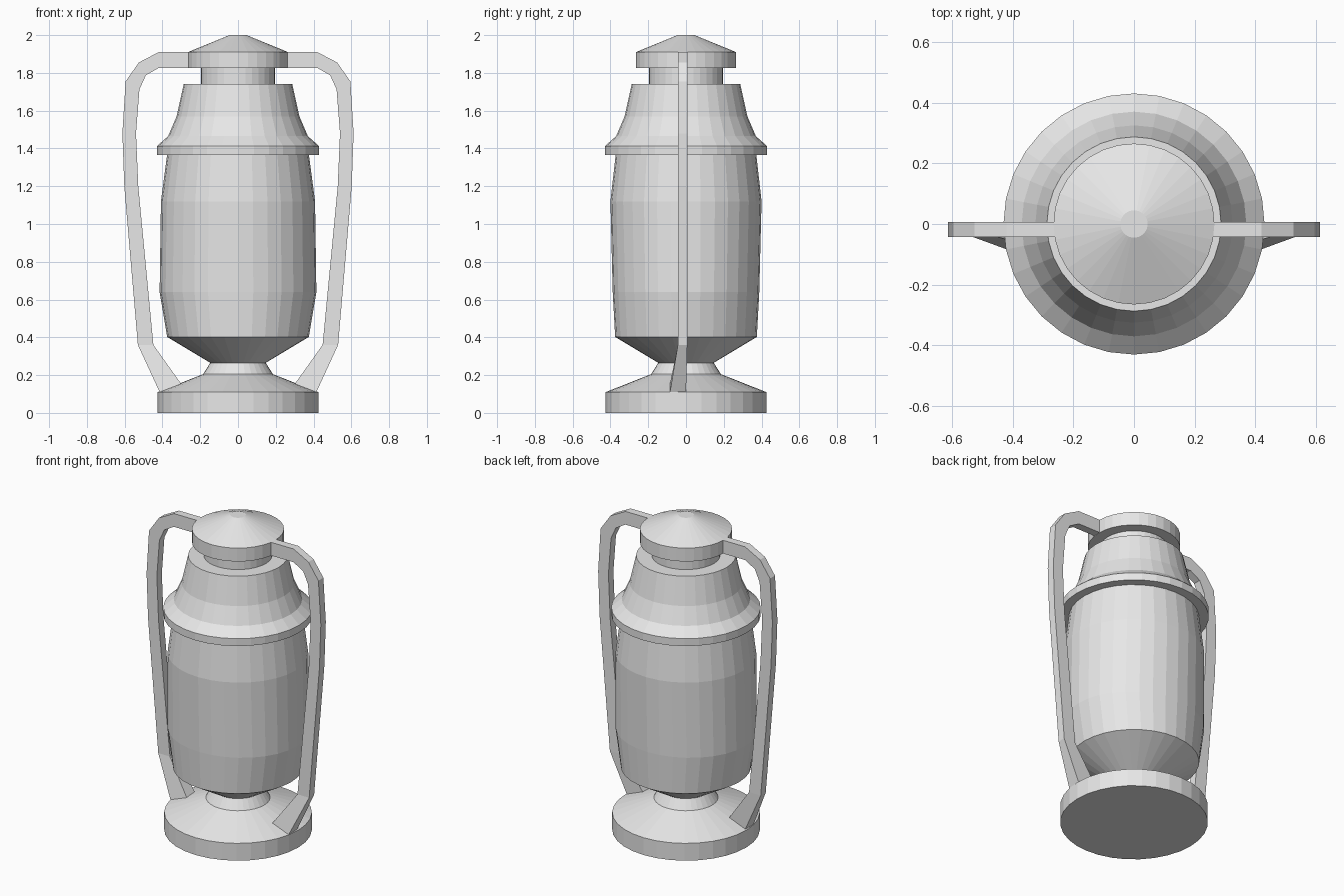
import bpy, bmesh, math

if "Cube" in bpy.data.objects:
    bpy.data.objects.remove(bpy.data.objects["Cube"])

grey = bpy.data.materials.new("light_grey")
grey.diffuse_color = (0.8, 0.8, 0.8, 1)
grey.use_nodes = True
grey.node_tree.nodes["Principled BSDF"].inputs["Base Color"].default_value = grey.diffuse_color
SEG = 32


def finish(name, bm):
    bmesh.ops.recalc_face_normals(bm, faces=bm.faces)
    mesh = bpy.data.meshes.new(name)
    bm.to_mesh(mesh)
    bm.free()
    mesh.materials.append(grey)
    obj = bpy.data.objects.new(name, mesh)
    bpy.context.collection.objects.link(obj)
    return obj


def lathe(name, profile):
    """Closed turned part from rings of (x radius, y radius, z)."""
    bm = bmesh.new()
    rings = []
    for rx, ry, z in profile:
        rings.append([bm.verts.new((rx * math.cos(2 * math.pi * i / SEG),
                                    ry * math.sin(2 * math.pi * i / SEG), z))
                      for i in range(SEG)])
    for a, b in zip(rings, rings[1:]):
        for i in range(SEG):
            j = (i + 1) % SEG
            bm.faces.new((a[i], a[j], b[j], b[i]))
    bm.faces.new(rings[0])
    bm.faces.new(rings[-1])
    return finish(name, bm)


def round_part(name, profile):
    return lathe(name, [(r, r, z) for r, z in profile])


# Foot with sloping top and narrow waist, flaring into the globe cup
round_part("base", [(0.425, 0), (0.425, 0.11), (0.185, 0.205), (0.147, 0.265),
                    (0.375, 0.402)])

# Slightly oval bulging globe
lathe("globe", [(0.375, 0.375, 0.402), (0.415, 0.388, 0.64),
                (0.408, 0.40, 1.12), (0.375, 0.372, 1.37)])

# Rimmed shroud over the globe
round_part("shroud", [(0.43, 1.365), (0.43, 1.412), (0.37, 1.465),
                      (0.325, 1.57), (0.287, 1.742)])

# Chimney neck and cap
round_part("neck", [(0.197, 1.735), (0.197, 1.83)])
round_part("cap", [(0.265, 1.825), (0.265, 1.91), (0.045, 2.0)])

# Handle sections: outer x, z, inner x, z, front y, back y
F, B = -0.043, 0.007
sections = [
    (0.22, 1.91, 0.22, 1.826, F, B),
    (0.42, 1.91, 0.42, 1.826, F, B),
    (0.525, 1.855, 0.488, 1.787, F, B),
    (0.595, 1.755, 0.522, 1.712, F, B),
    (0.612, 1.48, 0.54, 1.48, F, B),
    (0.602, 1.20, 0.528, 1.20, F, B),
    (0.53, 0.36, 0.448, 0.36, F, B),
    (0.415, 0.11, 0.30, 0.152, -0.085, 0.0),
]


def handle(name, side):
    bm = bmesh.new()
    loops = [[bm.verts.new((side * x, y, z)) for x, y, z in
              ((ox, f, oz), (ox, b, oz), (ix, b, iz), (ix, f, iz))]
             for ox, oz, ix, iz, f, b in sections]
    for p, q in zip(loops, loops[1:]):
        for i in range(4):
            j = (i + 1) % 4
            bm.faces.new((p[i], p[j], q[j], q[i]))
    bm.faces.new(loops[0])
    bm.faces.new(loops[-1])
    return finish(name, bm)


handle("right_side_handle", 1)
handle("left_side_handle", -1)
